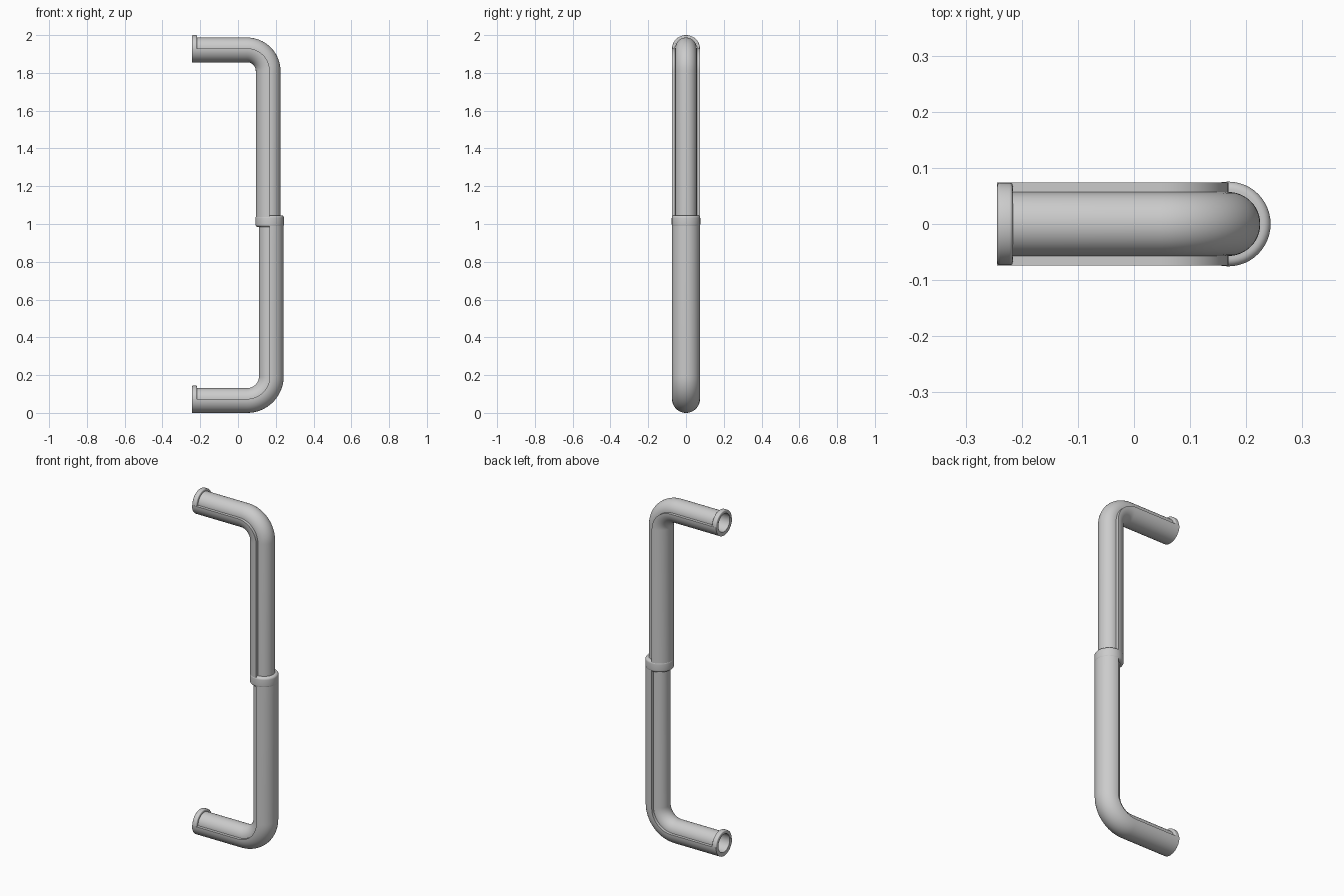
import bpy, bmesh
from math import sin, cos, pi, radians

cube = bpy.data.objects.get("Cube")
if cube:
    bpy.data.objects.remove(cube, do_unlink=True)

steel = bpy.data.materials.new("grey_metal")
steel.use_nodes = True
grey = (0.6, 0.6, 0.6, 1)
steel.diffuse_color = grey
steel.node_tree.nodes["Principled BSDF"].inputs["Base Color"].default_value = grey

BIG, SMALL, BORE = 0.074, 0.057, 0.052   # thick half, thin half, hole
END_X, POST_X, BEND = -0.244, 0.168, 0.12
SEG = 24


def finish(bm, name):
    bmesh.ops.recalc_face_normals(bm, faces=bm.faces)
    mesh = bpy.data.meshes.new(name)
    bm.to_mesh(mesh)
    bm.free()
    mesh.materials.append(steel)
    mesh.shade_smooth()
    mesh.set_sharp_from_angle(angle=radians(35))
    obj = bpy.data.objects.new(name, mesh)
    bpy.context.collection.objects.link(obj)


def skin(bm, rings, closed_path=False):
    """Join successive closed rings of points with quads."""
    rows = [[bm.verts.new(p) for p in ring] for ring in rings]
    n = len(rows[0])
    for i in range(len(rows) - (0 if closed_path else 1)):
        a, b = rows[i], rows[(i + 1) % len(rows)]
        for j in range(n):
            k = (j + 1) % n
            bm.faces.new((a[j], a[k], b[k], b[j]))
    return rows


def arc(radius, start):
    return [(radius * cos(start + pi * i / SEG), radius * sin(start + pi * i / SEG))
            for i in range(SEG + 1)]


def bent_pipe(name, arm_z, post_end, up, big_side):
    """Arm, quarter bend and post; the thick half lies on big_side of the bend."""
    # path stations: x, z and outward direction
    stations = [(END_X, arm_z, 0, -up)]
    cx, cz = POST_X - BEND, arm_z + up * BEND
    for i in range(17):
        t = pi / 2 * i / 16
        dx, dz = sin(t), -up * cos(t)
        stations.append((cx + BEND * dx, cz + BEND * dz, dx, dz))
    stations.append((POST_X, post_end, 1, 0))
    outer = arc(BIG, -pi / 2) + arc(SMALL, pi / 2)
    inner = arc(BORE, -pi / 2) + arc(BORE, pi / 2)
    bm = bmesh.new()

    def rings(section):
        return [[(x + nx * u * big_side, v, z + nz * u * big_side) for u, v in section]
                for x, z, nx, nz in stations]
    out_rows = skin(bm, rings(outer))
    in_rows = skin(bm, rings(inner))
    for k in (0, -1):   # wall thickness at both ends
        o, i = out_rows[k], in_rows[k]
        for j in range(len(o)):
            m = (j + 1) % len(o)
            bm.faces.new((o[j], o[m], i[m], i[j]))
    bmesh.ops.remove_doubles(bm, verts=bm.verts, dist=1e-5)
    finish(bm, name)


def band(inner, outer, length, soft):
    """Rounded band profile as (radius, position along axis)."""
    pts = [(inner, 0)]
    for i in range(7):
        t = pi / 2 * i / 6
        pts.append((outer - soft + soft * sin(t), soft - soft * cos(t)))
    mirrored = [(r, length - a) for r, a in reversed(pts)]
    return pts + mirrored


def end_lip(name, arm_z):
    """Raised half ring over the open end."""
    bm = bmesh.new()
    profile = band(0.055, 0.07, 0.028, 0.006)
    rings = []
    for i in range(SEG + 1):
        t = pi * i / SEG
        rings.append([(END_X + a, r * 1.05 * cos(t), arm_z + r * sin(t)) for r, a in profile])
    rows = skin(bm, rings)
    bm.faces.new(rows[0])
    bm.faces.new(rows[-1])
    finish(bm, name)


def collar(name, base_z):
    bm = bmesh.new()
    profile = band(BORE, 0.0755, 0.062, 0.014)
    rings = []
    for i in range(2 * SEG):
        t = pi * i / SEG
        rings.append([(POST_X + r * cos(t), r * sin(t), base_z + a) for r, a in profile])
    skin(bm, rings, closed_path=True)
    finish(bm, name)


LOW, HIGH = 0.074, 1.93
bent_pipe("lower_pipe", LOW, 0.995, 1, 1)
bent_pipe("upper_pipe", HIGH, 1.03, -1, -1)
end_lip("lower_end_lip", LOW)
end_lip("upper_end_lip", HIGH)
collar("middle_collar", 0.984)
